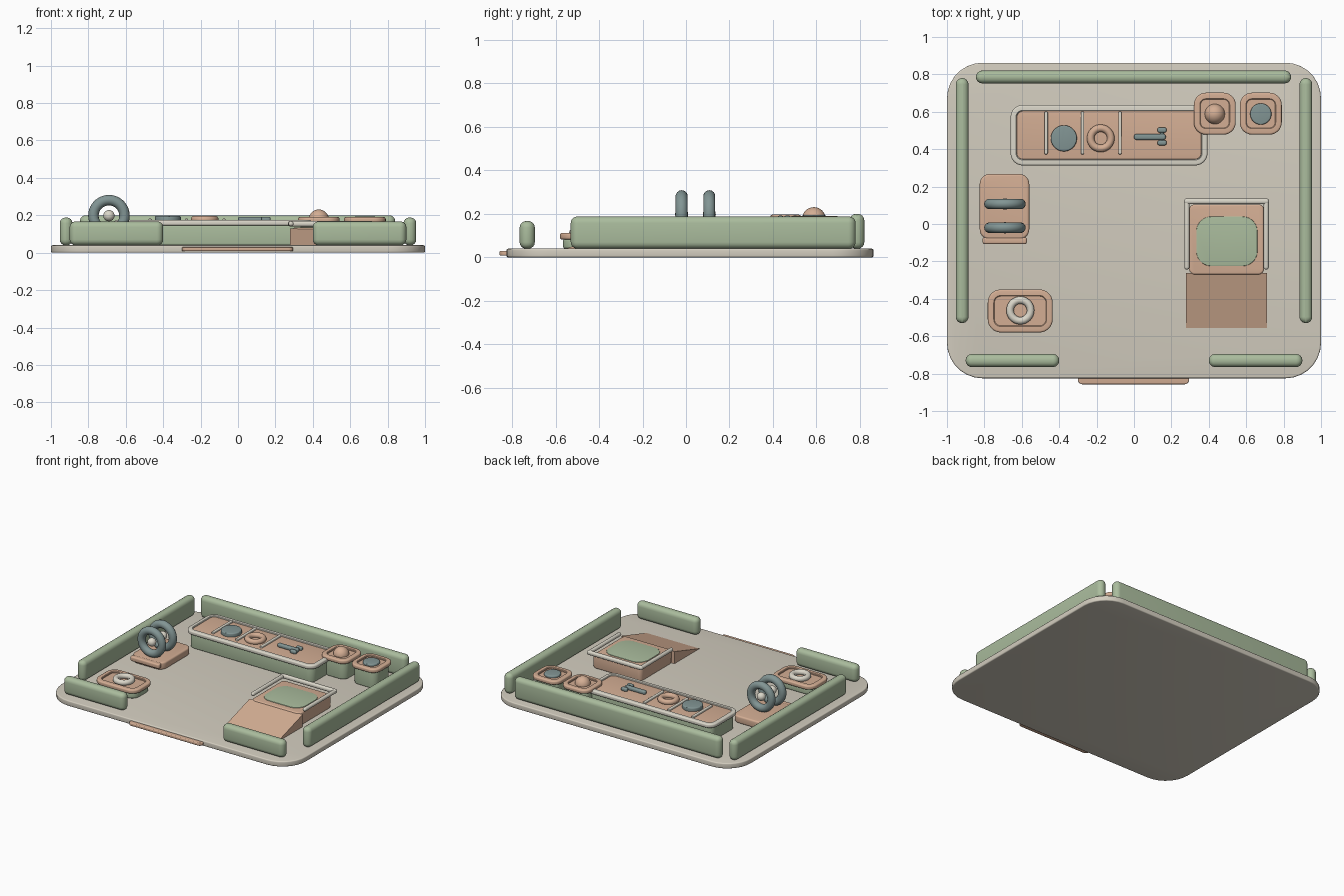
import bpy, bmesh, math
from mathutils import Vector

cube = bpy.data.objects.get("Cube")
if cube:
    bpy.data.objects.remove(cube, do_unlink=True)


def material(name, rgb):
    lin = [((c / 255 + 0.055) / 1.055) ** 2.4 for c in rgb] + [1]
    m = bpy.data.materials.new(name)
    m.use_nodes = True
    m.diffuse_color = lin
    m.node_tree.nodes["Principled BSDF"].inputs["Base Color"].default_value = lin
    return m


STONE = material("warm stone", (211, 205, 191))
CREAM = material("cream", (219, 215, 202))
SAGE = material("sage green", (170, 188, 157))
CLAY = material("clay", (212, 174, 148))
SLATE = material("slate blue", (130, 149, 148))


def finish(name, bm, mat):
    bmesh.ops.recalc_face_normals(bm, faces=bm.faces)
    mesh = bpy.data.meshes.new(name)
    bm.to_mesh(mesh)
    bm.free()
    obj = bpy.data.objects.new(name, mesh)
    bpy.context.collection.objects.link(obj)
    mesh.materials.append(mat)
    bpy.ops.object.select_all(action="DESELECT")
    obj.select_set(True)
    bpy.context.view_layer.objects.active = obj
    bpy.ops.object.shade_smooth_by_angle(angle=math.radians(35))
    return obj


def outline(x0, x1, y0, y1, r, steps=7):
    """Rounded rectangle, counter-clockwise."""
    pts = []
    corners = [(x1 - r, y1 - r), (x0 + r, y1 - r), (x0 + r, y0 + r), (x1 - r, y0 + r)]
    for k, (cx, cy) in enumerate(corners):
        for i in range(steps + 1):
            a = math.pi / 2 * (k + i / steps)
            pts.append((cx + r * math.cos(a), cy + r * math.sin(a)))
    return pts


def slab(name, mat, xs, ys, zs, r, bevel=0.01, rim=0, depth=0):
    """Rounded slab with soft edges and an optional recess inside a rim."""
    (z0, z1), n = zs, 4
    arc = [math.pi / 2 * i / n for i in range(n + 1)]
    rings = [(bevel * (1 - math.sin(a)), z0 + bevel * (1 - math.cos(a))) for a in arc]
    rings += [(bevel * (1 - math.cos(a)), z1 - bevel * (1 - math.sin(a))) for a in arc]
    if rim:
        rings += [(rim - 0.004, z1), (rim, z1 - 0.004), (rim, z1 - depth)]
    bm = bmesh.new()
    loops = []
    for d, z in rings:
        pts = outline(xs[0] + d, xs[1] - d, ys[0] + d, ys[1] - d, max(r - d, 0.002))
        loops.append([bm.verts.new((x, y, z)) for x, y in pts])
    for lo, hi in zip(loops, loops[1:]):
        for i in range(len(lo)):
            j = (i + 1) % len(lo)
            bm.faces.new((lo[i], lo[j], hi[j], hi[i]))
    bm.faces.new(loops[0][::-1])
    bm.faces.new(loops[-1])
    return finish(name, bm, mat)


def ring(name, mat, loc, major, minor, upright=False):
    bpy.ops.mesh.primitive_torus_add(location=loc, major_radius=major, minor_radius=minor,
                                     major_segments=40, minor_segments=14,
                                     rotation=(math.pi / 2 if upright else 0, 0, 0))
    return dress(name, mat)


def ball(name, mat, loc, r):
    bpy.ops.mesh.primitive_uv_sphere_add(location=loc, radius=r, segments=28, ring_count=16)
    return dress(name, mat)


def dress(name, mat):
    obj = bpy.context.object
    obj.name = name
    obj.data.materials.append(mat)
    bpy.ops.object.shade_smooth_by_angle(angle=math.radians(35))
    return obj


def disc(name, mat, x, y, r, z0, z1):
    return slab(name, mat, (x - r, x + r), (y - r, y + r), (z0, z1), r, 0.008)


def tube(name, mat, a, b, r):
    """Round bar with domed ends."""
    a, b = Vector(a), Vector(b)
    bm = bmesh.new()
    bmesh.ops.create_uvsphere(bm, u_segments=16, v_segments=10, radius=r)
    half = (b - a).length / 2
    for v in bm.verts:
        if abs(v.co.z) < r * 0.01:
            v.co.z = 0
    equator = [e for e in bm.edges if all(v.co.z == 0 for v in e.verts)]
    bmesh.ops.split_edges(bm, edges=equator)
    for f in bm.faces:
        shift = half if f.calc_center_median().z > 0 else -half
        for v in f.verts:
            if not v.tag:
                v.co.z += shift
                v.tag = True
    bmesh.ops.bridge_loops(bm, edges=[e for e in bm.edges if e.is_boundary])
    turn = (b - a).to_track_quat("Z", "Y").to_matrix()
    bmesh.ops.rotate(bm, verts=bm.verts, cent=(0, 0, 0), matrix=turn)
    bmesh.ops.translate(bm, verts=bm.verts, vec=(a + b) / 2)
    return finish(name, bm, mat)


FLOOR = 0.04

# Floor plate and entrance sill
slab("floor_plate", STONE, (-1, 1), (-0.825, 0.862), (0, FLOOR), 0.19, 0.008)
slab("entrance_sill", CLAY, (-0.3, 0.295), (-0.857, -0.76), (0.008, 0.03), 0.025, 0.006)

# Perimeter walls
slab("back_wall", SAGE, (-0.845, 0.84), (0.752, 0.82), (FLOOR, 0.2), 0.034, 0.03)
for side, s in (("left", 1), ("right", -1)):
    slab(side + "_wall", SAGE, sorted((s * 0.885, s * 0.953)), (-0.53, 0.78),
         (FLOOR, 0.188), 0.034, 0.03)
    slab(side + "_front_wall", SAGE, sorted((s * 0.4, s * 0.9)), (-0.765, -0.695),
         (FLOOR, 0.167), 0.034, 0.03)

# Long counter with tray top, dividers and utensils
slab("counter_body", SAGE, (-0.64, 0.375), (0.33, 0.62), (FLOOR, 0.148), 0.05)
slab("counter_rim", CREAM, (-0.66, 0.393), (0.313, 0.637), (0.145, 0.175), 0.065, 0.01, 0.033, 0.02)
slab("counter_inlay", CLAY, (-0.627, 0.36), (0.346, 0.604), (0.15, 0.168), 0.034, 0.002)
for i, x in enumerate((-0.47, -0.275, -0.075)):
    slab(f"counter_divider_{i + 1}", CREAM, (x - 0.009, x + 0.009), (0.372, 0.602),
         (0.16, 0.182), 0.008, 0.005)
disc("counter_plate", SLATE, -0.375, 0.458, 0.07, 0.16, 0.196)
ring("counter_ring", CLAY, (-0.178, 0.458, 0.178), 0.054, 0.02)
slab("tap_spout", SLATE, (0, 0.17), (0.45, 0.482), (0.165, 0.192), 0.014, 0.01)
tube("tap_stem", SLATE, (0.15, 0.435, 0.178), (0.15, 0.5, 0.178), 0.01)
for i, y in enumerate((0.434, 0.502)):
    slab(f"tap_handle_{i + 1}", SLATE, (0.125, 0.175), (y - 0.014, y + 0.014),
         (0.165, 0.192), 0.013, 0.01)

# Two square stands
for name, x in (("ball", 0.432), ("dial", 0.678)):
    slab(name + "_stand_body", SAGE, (x - 0.095, x + 0.095), (0.495, 0.685), (FLOOR, 0.165), 0.05)
    slab(name + "_stand_top", CLAY, (x - 0.112, x + 0.112), (0.478, 0.702), (0.16, 0.19),
         0.065, 0.01, 0.036, 0.012)
ball("stand_ball", CLAY, (0.432, 0.588, 0.177), 0.054)
disc("stand_dial", SLATE, 0.678, 0.588, 0.057, 0.17, 0.194)

# Wheel rack
slab("rack_base", CLAY, (-0.825, -0.56), (-0.083, 0.268), (FLOOR, 0.095), 0.055, 0.012)
slab("rack_lip", CLAY, (-0.81, -0.572), (-0.108, -0.07), (0.06, 0.095), 0.014, 0.01)
for i, y in enumerate((-0.02, 0.107)):
    ring(f"rack_wheel_{i + 1}", SLATE, (-0.69, y, 0.198), 0.083, 0.028, True)
    ball(f"rack_hub_{i + 1}", CREAM, (-0.69, y, 0.198), 0.03)

# Low side table with ring
slab("low_table_body", SAGE, (-0.765, -0.45), (-0.565, -0.365), (FLOOR, 0.085), 0.06)
slab("low_table_top", CLAY, (-0.782, -0.435), (-0.58, -0.35), (0.082, 0.113), 0.07, 0.01, 0.036, 0.012)
ring("low_table_ring", CREAM, (-0.608, -0.462, 0.114), 0.055, 0.02)

# Platform with pad, ramp and U-shaped rail
slab("platform", CLAY, (0.295, 0.695), (-0.27, 0.105), (FLOOR, 0.135), 0.03, 0.01)
slab("platform_pad", SAGE, (0.333, 0.66), (-0.225, 0.04), (0.132, 0.139), 0.08, 0.003)
bm = bmesh.new()
ends = [[bm.verts.new((x, y, z)) for y, z in ((-0.555, FLOOR), (-0.262, FLOOR), (-0.262, 0.13))]
        for x in (0.278, 0.712)]
for i in range(3):
    j = (i + 1) % 3
    bm.faces.new((ends[0][i], ends[0][j], ends[1][j], ends[1][i]))
for end in ends:
    bm.faces.new(end)
finish("ramp", bm, CLAY)
for side, x in (("right", 0.283), ("left", 0.707)):
    tube(side + "_rail", CREAM, (x, -0.23, 0.155), (x, 0.12, 0.155), 0.014)
slab("back_rail", CREAM, (0.268, 0.722), (0.106, 0.136), (0.14, 0.17), 0.013, 0.012)
